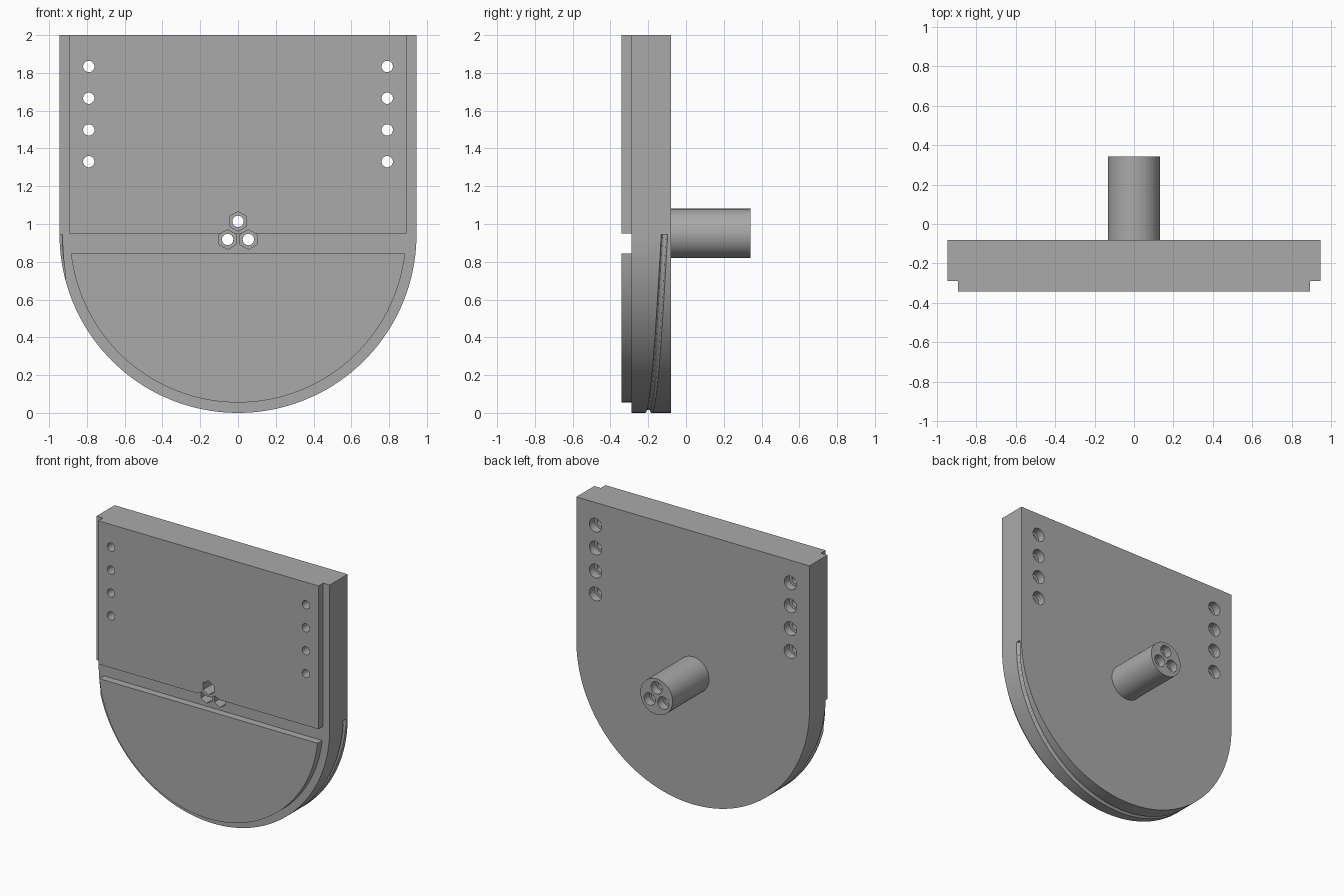
import bpy, bmesh
from math import sin, cos, pi, radians

cube = bpy.data.objects.get("Cube")
if cube:
    bpy.data.objects.remove(cube, do_unlink=True)

grey = bpy.data.materials.new("plain grey")
grey.use_nodes = True
grey.diffuse_color = (0.4, 0.4, 0.4, 1)
grey.node_tree.nodes["Principled BSDF"].inputs["Base Color"].default_value = (0.4, 0.4, 0.4, 1)

FRONT, STEP, BACK, TIP = -0.342, -0.288, -0.08, 0.342
RADIUS, CENTRE = 0.945, 0.945


def arc(x, z, r, start, end, n):
    """Points of an arc in the XZ plane, angles in degrees."""
    return [(x + r * cos(radians(start + (end - start) * i / n)),
             z + r * sin(radians(start + (end - start) * i / n))) for i in range(n + 1)]


def ring(x, z, r, n):
    return arc(x, z, r, 90, 450, n)[:-1]


def loft(bm, loops):
    """Closed solid through a series of equal loops."""
    rows = [[bm.verts.new(p) for p in loop] for loop in loops]
    n = len(rows[0])
    for a, b in zip(rows, rows[1:]):
        for i in range(n):
            j = (i + 1) % n
            bm.faces.new((a[i], a[j], b[j], b[i]))
    bm.faces.new(rows[0])
    bm.faces.new(rows[-1])


def finish(name, bm):
    bmesh.ops.recalc_face_normals(bm, faces=bm.faces)
    mesh = bpy.data.meshes.new(name)
    bm.to_mesh(mesh)
    bm.free()
    mesh.materials.append(grey)
    obj = bpy.data.objects.new(name, mesh)
    bpy.context.collection.objects.link(obj)
    return obj


def prisms(name, solids):
    """One object made of profiles extruded along Y."""
    bm = bmesh.new()
    for profile, y0, y1 in solids:
        loft(bm, [[(x, y, z) for x, z in profile] for y in (y0, y1)])
    return finish(name, bm)


# Main plate, raised panels and rear shaft
plate = prisms("back_plate", [(
    [(-RADIUS, 2), *arc(0, CENTRE, RADIUS, 180, 360, 96), (RADIUS, 2)], STEP, BACK)])
upper = prisms("upper_panel", [(
    [(-0.892, 2), (-0.892, 0.95), (0.892, 0.95), (0.892, 2)], FRONT, STEP)])
lower = prisms("lower_panel", [(
    arc(0, CENTRE, 0.89, 186.45, 353.55, 96), FRONT, STEP)])
shaft = prisms("rear_shaft", [(ring(0, 0.95, 0.131, 64), BACK, TIP)])

# Drill positions: two side rows and a triangle through the shaft
rows = [(s * 0.79, 1.33 + 0.168 * i) for s in (-1, 1) for i in range(4)]
trio = [(0, 1.014), (-0.055, 0.918), (0.055, 0.918)]

bores = prisms("bore_cutter", [(ring(x, z, 0.03, 32), -0.5, 0.5) for x, z in rows + trio])
sinks = prisms("counterbore_cutter",
               [(ring(x, z, 0.05, 32), BACK - 0.06, BACK + 0.1) for x, z in rows])
tips = prisms("shaft_counterbore_cutter",
              [(ring(x, z, 0.045, 32), TIP - 0.06, TIP + 0.1) for x, z in trio])
hexes = prisms("hex_pocket_cutter",
               [(ring(x, z, 0.052, 6), FRONT - 0.1, FRONT + 0.14) for x, z in trio])

# Slanting groove round the curved edge
bm = bmesh.new()
loops = []
for i in range(97):
    t = pi * i / 96
    y = -0.114 - 0.171 * i / 96
    loops.append([((RADIUS + u) * cos(t), y + v, CENTRE - (RADIUS + u) * sin(t))
                  for u, v in ring(0, 0, 0.017, 12)])
loft(bm, loops)
groove = finish("groove_cutter", bm)

# Cut each part, then shade it
cuts = {plate: (groove, bores, sinks, hexes), upper: (bores, hexes),
        lower: (), shaft: (bores, tips)}
for part, cutters in cuts.items():
    bpy.ops.object.select_all(action='DESELECT')
    part.select_set(True)
    bpy.context.view_layer.objects.active = part
    for cutter in cutters:
        mod = part.modifiers.new(cutter.name, 'BOOLEAN')
        mod.operation = 'DIFFERENCE'
        mod.solver = 'EXACT'
        mod.object = cutter
        bpy.ops.object.modifier_apply(modifier=mod.name)
    bpy.ops.object.shade_smooth_by_angle(angle=radians(30))

for cutter in (bores, sinks, tips, hexes, groove):
    bpy.data.objects.remove(cutter, do_unlink=True)
